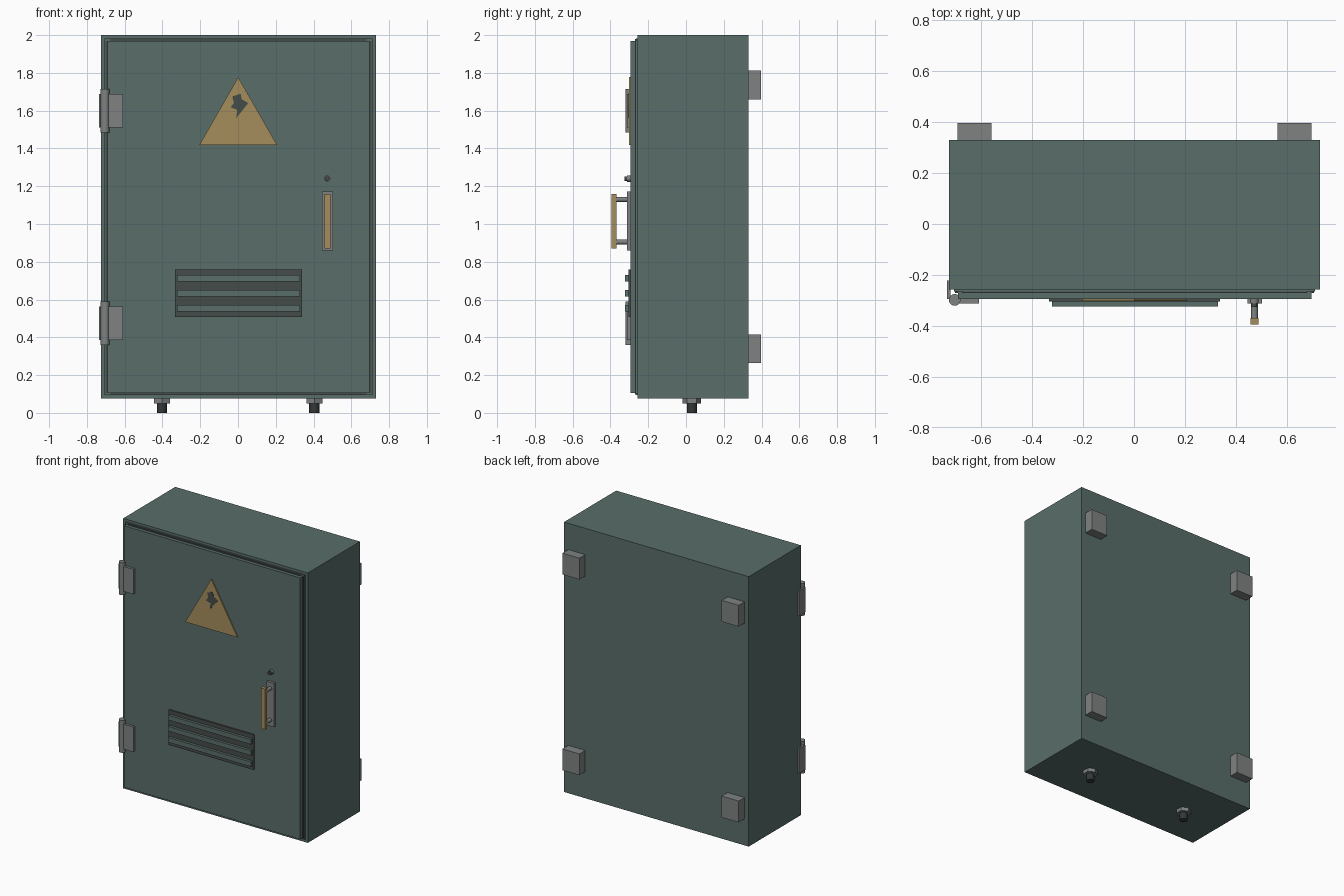
import bpy, bmesh, math
from mathutils import Matrix

if "Cube" in bpy.data.objects:
    bpy.data.objects.remove(bpy.data.objects["Cube"])


def material(name, rgb):
    m = bpy.data.materials.new(name)
    m.diffuse_color = (*rgb, 1)
    m.use_nodes = True
    m.node_tree.nodes["Principled BSDF"].inputs["Base Color"].default_value = m.diffuse_color
    return m


GREEN = material("cabinet green", (0.10, 0.155, 0.143))
DARK = material("dark rubber", (0.06, 0.072, 0.066))
GREY = material("metal grey", (0.21, 0.225, 0.222))
YELLOW = material("warning yellow", (0.38, 0.27, 0.107))
BLACK = material("black", (0.035, 0.04, 0.04))


def finish(name, bm, mat):
    bmesh.ops.recalc_face_normals(bm, faces=bm.faces)
    me = bpy.data.meshes.new(name)
    bm.to_mesh(me)
    bm.free()
    me.materials.append(mat)
    ob = bpy.data.objects.new(name, me)
    bpy.context.collection.objects.link(ob)
    return ob


def box(name, x, y, z, mat):
    """Box from (min, max) ranges on each axis."""
    bm = bmesh.new()
    bmesh.ops.create_cube(bm, size=1)
    for v in bm.verts:
        v.co = [r[0] if c < 0 else r[1] for c, r in zip(v.co, (x, y, z))]
    return finish(name, bm, mat)


def cyl(name, center, radius, length, axis, sides, mat, smooth=True):
    bm = bmesh.new()
    bmesh.ops.create_cone(bm, cap_ends=True, segments=sides,
                          radius1=radius, radius2=radius, depth=length)
    if axis == "Y":
        bmesh.ops.rotate(bm, verts=bm.verts, matrix=Matrix.Rotation(math.pi / 2, 3, "X"))
    bmesh.ops.translate(bm, verts=bm.verts, vec=center)
    ob = finish(name, bm, mat)
    if smooth:
        for p in ob.data.polygons:
            p.use_smooth = len(p.vertices) == 4
        ob.data.update()
        bpy.context.view_layer.objects.active = ob
        bpy.ops.object.select_all(action="DESELECT")
        ob.select_set(True)
        bpy.ops.object.shade_smooth_by_angle(angle=math.radians(40))
    return ob


def plate(name, pts, y0, y1, mat):
    """Extrude an x/z outline between two y depths."""
    bm = bmesh.new()
    f = bm.faces.new([bm.verts.new((x, y0, z)) for x, z in pts])
    ext = bmesh.ops.extrude_face_region(bm, geom=[f])["geom"]
    bmesh.ops.translate(bm, vec=(0, y1 - y0, 0),
                        verts=[v for v in ext if isinstance(v, bmesh.types.BMVert)])
    return finish(name, bm, mat)


# Cabinet body, door flange and door
box("cabinet_body", (-0.726, 0.731), (-0.257, 0.33), (0.075, 2.0), GREEN)
box("door_flange", (-0.706, 0.711), (-0.265, -0.25), (0.095, 1.982), GREEN)
box("door", (-0.692, 0.697), (-0.295, -0.26), (0.105, 1.97), GREEN)

# Dark seal strips around the door
for side, x in (("left", -0.697), ("right", 0.702)):
    box("door_seal_" + side, (x - 0.005, x + 0.005), (-0.271, -0.26), (0.105, 1.97), DARK)
for side, z in (("bottom", 0.101), ("top", 1.974)):
    box("door_seal_" + side, (-0.675, 0.68), (-0.271, -0.26), (z - 0.004, z + 0.005), DARK)

# Hinges: barrel, door leaf and body leaf
for side, z in (("upper", 1.60), ("lower", 0.475)):
    cyl(f"hinge_barrel_{side}", (-0.704, -0.298, z), 0.023, 0.23, "Z", 16, GREY)
    box(f"hinge_door_leaf_{side}", (-0.70, -0.608), (-0.312, -0.29), (z - 0.089, z + 0.089), GREY)
    box(f"hinge_body_leaf_{side}", (-0.735, -0.72), (-0.295, -0.222), (z - 0.089, z + 0.089), GREY)

# Warning sign with lightning bolt
plate("warning_sign", [(-0.205, 1.418), (0.207, 1.418), (0.001, 1.777)], -0.29, -0.303, YELLOW)
plate("warning_bolt", [(-0.03, 1.675), (0.016, 1.69), (0.018, 1.662), (0.054, 1.64),
                       (-0.01, 1.56), (-0.004, 1.605), (-0.04, 1.618), (-0.022, 1.64)],
      -0.30, -0.305, DARK)

# Lock and door handle
cyl("lock_barrel", (0.472, -0.302, 1.24), 0.017, 0.02, "Y", 12, GREY)
cyl("lock_core", (0.472, -0.308, 1.24), 0.012, 0.034, "Y", 12, DARK)
box("handle_plate", (0.445, 0.502), (-0.313, -0.29), (0.86, 1.172), GREY)
for side, z in (("lower", 0.905), ("upper", 1.13)):
    cyl("handle_post_" + side, (0.473, -0.34, z), 0.0135, 0.07, "Y", 12, GREY)
box("handle_grip", (0.457, 0.489), (-0.395, -0.369), (0.87, 1.16), YELLOW)

# Ventilation panel with slats
box("vent_panel", (-0.333, 0.338), (-0.305, -0.29), (0.508, 0.758), DARK)
for i in range(3):
    z = 0.553 + i * 0.0795
    box(f"vent_slat_{i + 1}", (-0.322, 0.329), (-0.324, -0.30), (z - 0.017, z + 0.017), GREEN)

# Wall mounting blocks on the back
for side, x in (("left", -0.626), ("right", 0.631)):
    for level, z in (("lower", 0.34), ("upper", 1.736)):
        box(f"wall_mount_{level}_{side}", (x - 0.067, x + 0.067), (0.325, 0.396),
            (z - 0.076, z + 0.076), GREY)

# Cable glands underneath
for side, x in (("left", -0.403), ("right", 0.404)):
    cyl("gland_nut_" + side, (x, 0.031, 0.063), 0.049, 0.028, "Z", 6, GREY, smooth=False)
    cyl("gland_stem_" + side, (x, 0.031, 0.027), 0.027, 0.054, "Z", 12, BLACK)
